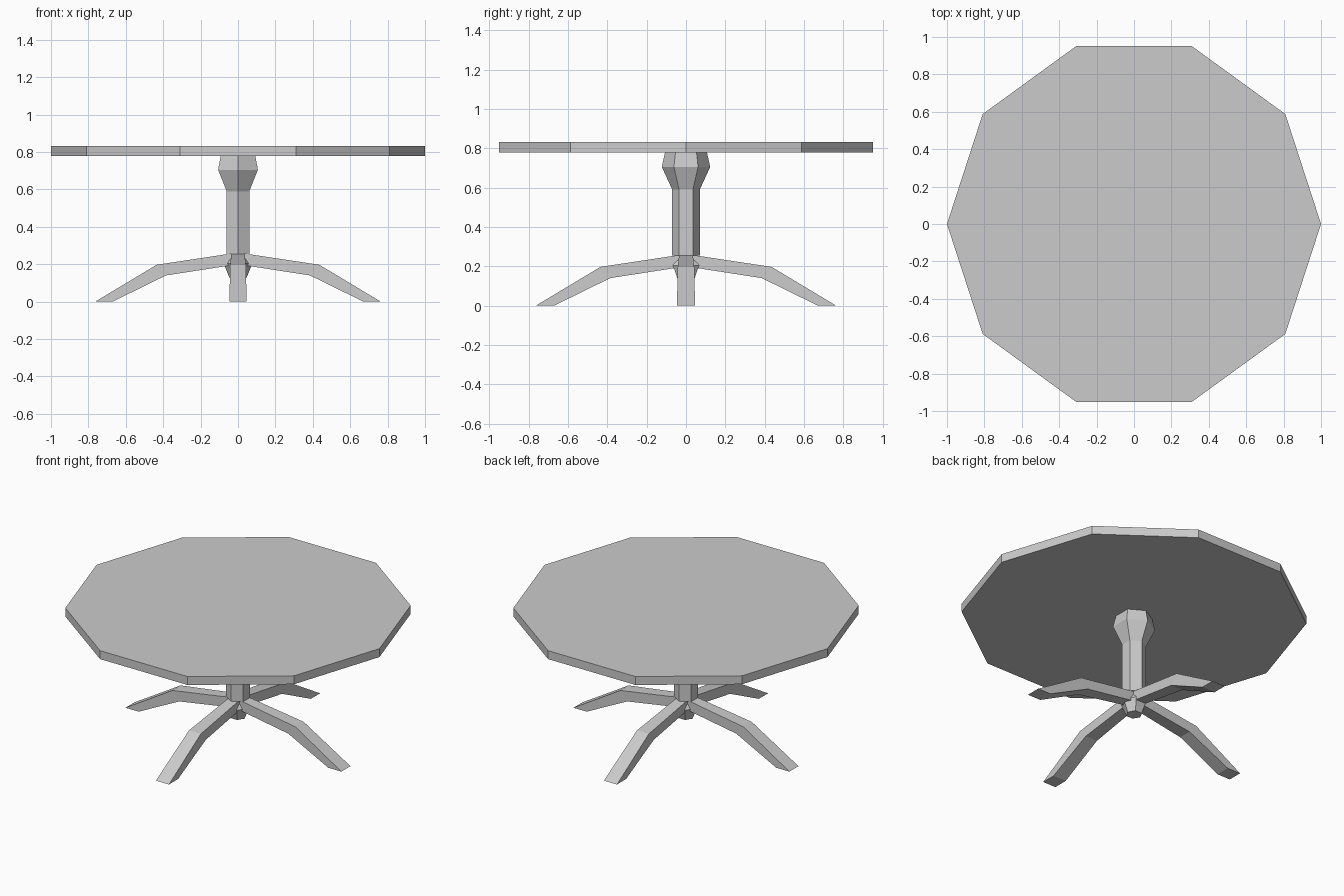
import bpy, bmesh, math

if "Cube" in bpy.data.objects:
    bpy.data.objects.remove(bpy.data.objects["Cube"])


def make_object(name, verts, faces):
    mesh = bpy.data.meshes.new(name)
    mesh.from_pydata(verts, [], faces)
    bm = bmesh.new()
    bm.from_mesh(mesh)
    bmesh.ops.recalc_face_normals(bm, faces=bm.faces)
    bm.to_mesh(mesh)
    bm.free()
    obj = bpy.data.objects.new(name, mesh)
    bpy.context.collection.objects.link(obj)
    return obj


def loft(name, rings):
    """Skin a list of equally sized vertex rings and cap both ends."""
    n = len(rings[0])
    verts = [v for ring in rings for v in ring]
    faces = [(r * n + i, r * n + (i + 1) % n, (r + 1) * n + (i + 1) % n, (r + 1) * n + i)
             for r in range(len(rings) - 1) for i in range(n)]
    last = (len(rings) - 1) * n
    faces += [tuple(range(n))[::-1], tuple(range(last, last + n))]
    return make_object(name, verts, faces)


def turned(name, sides, profile, start=0.0):
    """Faceted turned part from (radius, z) pairs."""
    angles = [start + math.tau * i / sides for i in range(sides)]
    return loft(name, [[(r * math.cos(a), r * math.sin(a), z) for a in angles]
                       for r, z in profile])


# Ten-sided top
turned("table_top", 10, [(1.0, 0.778), (1.0, 0.832)])

# Six-sided column with flared head
turned("column", 6, [(0.07, 0.255), (0.07, 0.59), (0.123, 0.705), (0.107, 0.778)],
       math.pi / 6)

# Tapered hub below the column
turned("hub", 6, [(0.047, 0.13), (0.077, 0.205), (0.042, 0.256)])

# Four bent legs: (top x, top z, bottom x, bottom z, half width)
LEG = [(0.03, 0.258, 0.03, 0.195, 0.035),
       (0.435, 0.197, 0.385, 0.14, 0.042),
       (0.763, 0.0, 0.67, 0.0, 0.046)]
for i, side in enumerate(("right", "back", "left", "front")):
    leg = loft(side + "_leg", [[(tx, -w, tz), (tx, w, tz), (bx, w, bz), (bx, -w, bz)]
                               for tx, tz, bx, bz, w in LEG])
    leg.rotation_euler.z = i * math.pi / 2
